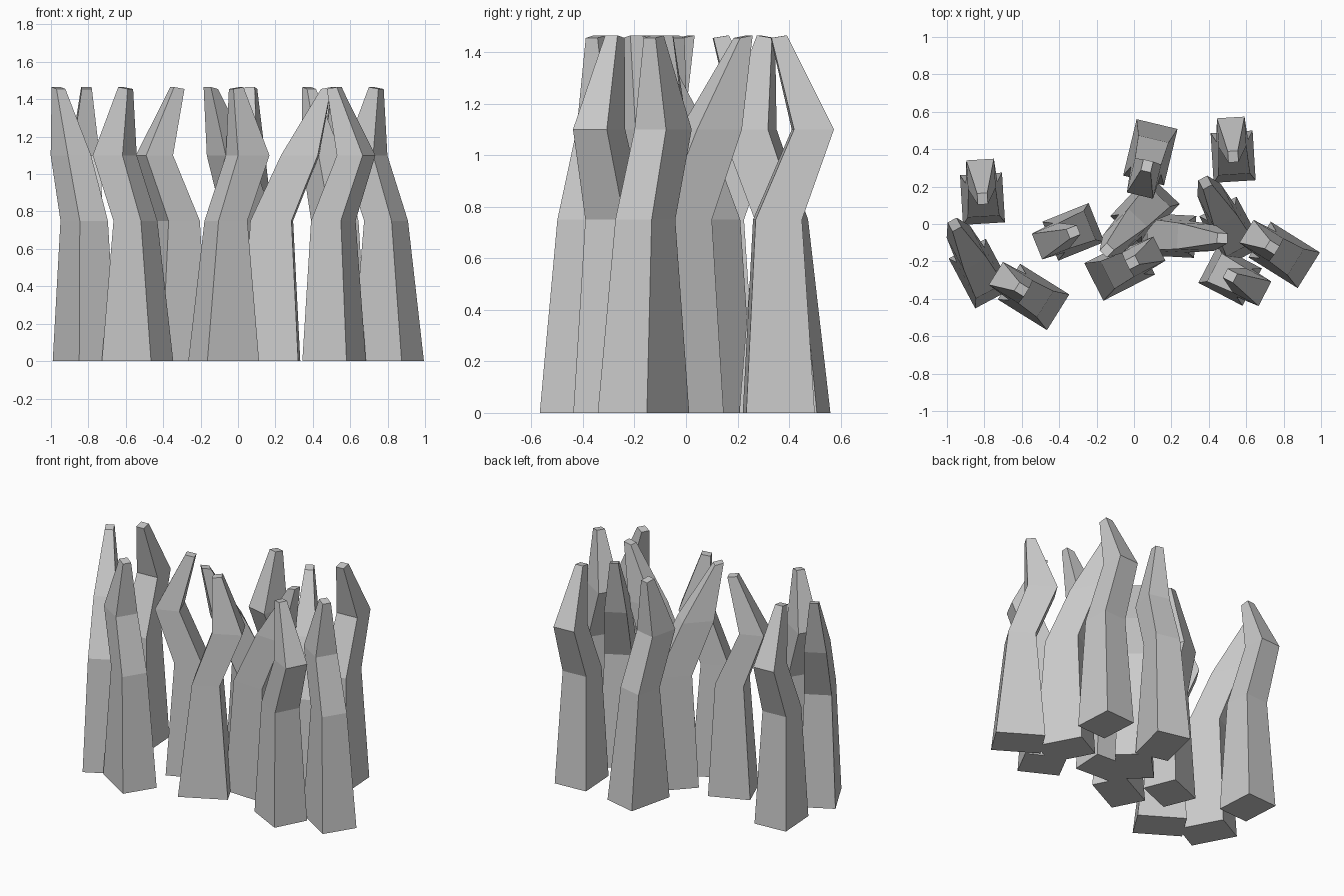
import bpy, bmesh
from math import radians
from mathutils import Matrix, Vector

if "Cube" in bpy.data.objects:
    bpy.data.objects.remove(bpy.data.objects["Cube"])

# Level heights: foot, waist, knuckle, tip (tip is slightly slanted)
Z = (0.0, 0.75, 1.1, 1.455)

# Each blade type: offset in clump, heading in degrees,
# then per level (back u, front u, half width) along its heading
BLADES = {
    "hooked_blade": ((0.0, 0.0), 93.5,
                     [(-.133, .133, .1125), (-.095, .085, .085), (.055, .21, .074), (-.03, .03, .027)]),
    "leaning_blade": ((-.01, -.401), 118,
                      [(-.15, .152, .1125), (-.105, .115, .085), (.058, .255, .07), (.27, .325, .027)]),
    "bent_blade": ((.273, -.525), 148,
                   [(-.155, .155, .1125), (-.073, .10, .083), (.05, .238, .072), (.045, .105, .027)]),
}

# Clumps of three blades: position and turn
CLUMPS = [((-.81, .135), 0), ((.53, .36), 0), ((-.324, -.042), 108.5), ((.514, -.276), -121)]


def make_blade(name, levels):
    """Loft a four-sided blade through its rectangular levels."""
    bm = bmesh.new()
    rings = []
    for i, (z, (a, b, w)) in enumerate(zip(Z, levels)):
        lift = 0.01 if i == 3 else 0.0
        pts = [(a, -w, z), (b, -w, z + lift), (b, w, z + lift), (a, w, z)]
        rings.append([bm.verts.new(p) for p in pts])
    for lo, hi in zip(rings, rings[1:]):
        for k in range(4):
            n = (k + 1) % 4
            bm.faces.new((lo[k], lo[n], hi[n], hi[k]))
    bm.faces.new(rings[0][::-1])
    bm.faces.new(rings[-1])
    bmesh.ops.recalc_face_normals(bm, faces=bm.faces)
    mesh = bpy.data.meshes.new(name)
    bm.to_mesh(mesh)
    bm.free()
    return mesh


# Place every blade of every clump
meshes = {name: make_blade(name, lv) for name, (_, _, lv) in BLADES.items()}
for (cx, cy), turn in CLUMPS:
    clump = Matrix.Translation((cx, cy, 0)) @ Matrix.Rotation(radians(turn), 4, 'Z')
    for name, ((ox, oy), heading, _) in BLADES.items():
        obj = bpy.data.objects.new(name, meshes[name])
        bpy.context.collection.objects.link(obj)
        obj.matrix_world = clump @ Matrix.Translation((ox, oy, 0)) @ Matrix.Rotation(radians(heading), 4, 'Z')
